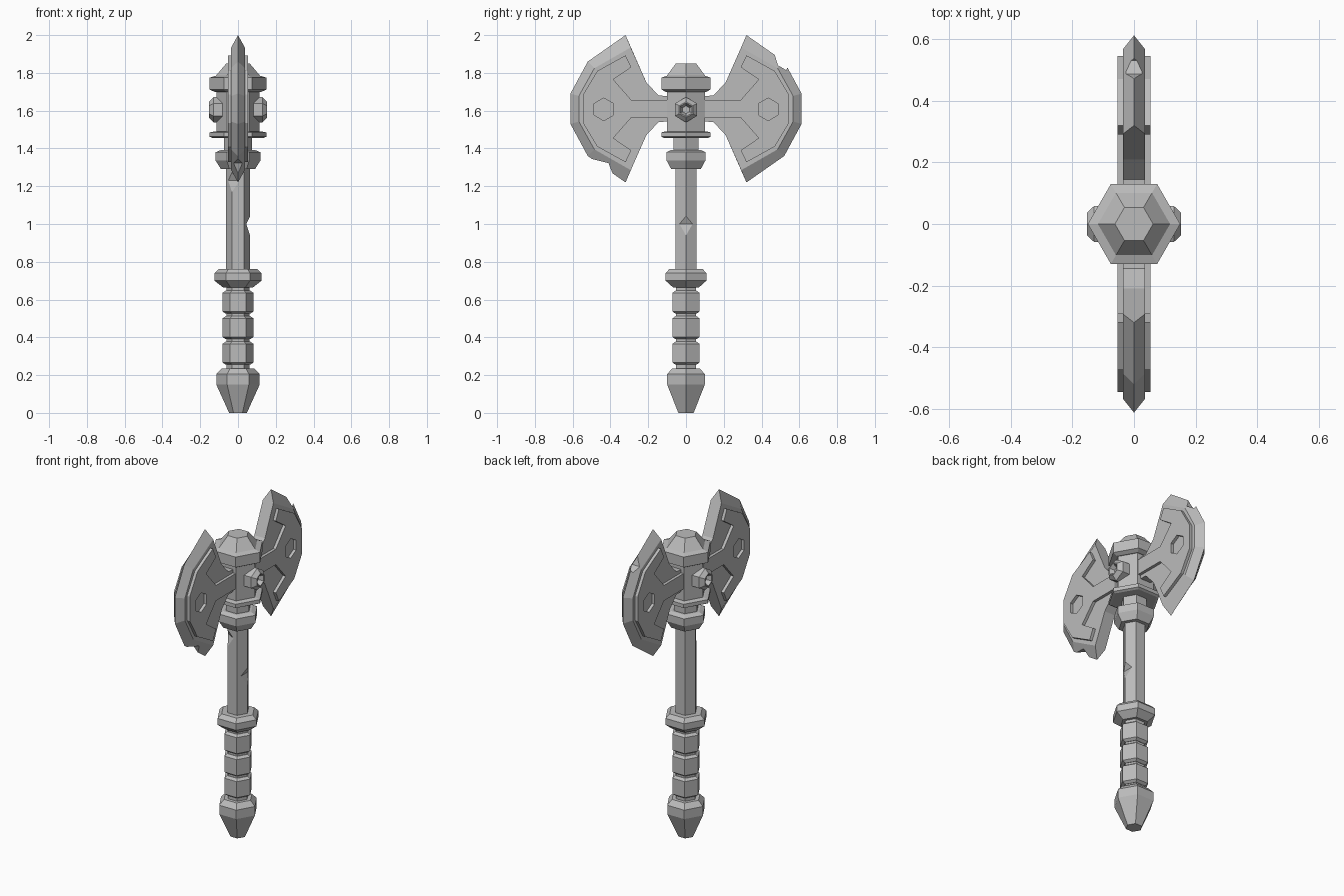
import bpy
import bmesh
from math import cos, sin, pi, radians
from mathutils import Matrix

if "Cube" in bpy.data.objects:
    bpy.data.objects.remove(bpy.data.objects["Cube"])

steel = bpy.data.materials.new("grey steel")
steel.use_nodes = True
GREY = (0.5, 0.5, 0.5, 1)
steel.diffuse_color = GREY
steel.node_tree.nodes["Principled BSDF"].inputs["Base Color"].default_value = GREY

MID = 1.61  # height of the blade axis


def finish(name, bm, matrix=None):
    if matrix:
        bm.transform(matrix)
    bmesh.ops.recalc_face_normals(bm, faces=bm.faces)
    mesh = bpy.data.meshes.new(name)
    bm.to_mesh(mesh)
    bm.free()
    mesh.materials.append(steel)
    obj = bpy.data.objects.new(name, mesh)
    bpy.context.collection.objects.link(obj)
    return obj


def hex_turned(name, profile, matrix=None):
    """Six-sided solid from (radius, height) pairs, corners on +x and -x."""
    bm = bmesh.new()
    rings = [[bm.verts.new((r * cos(i * pi / 3), r * sin(i * pi / 3), z))
              for i in range(6)] for r, z in profile]
    for a, b in zip(rings, rings[1:]):
        for i in range(6):
            j = (i + 1) % 6
            bm.faces.new((a[i], a[j], b[j], b[i]))
    bm.faces.new(rings[0])
    bm.faces.new(rings[-1])
    return finish(name, bm, matrix)


def slab(name, outline, half, matrix=None):
    """Extrude a (y, z) outline along x to both sides."""
    bm = bmesh.new()
    a, b = [[bm.verts.new((x, y, z)) for y, z in outline] for x in (-half, half)]
    bm.faces.new(a)
    bm.faces.new(b)
    for i in range(len(a)):
        j = (i + 1) % len(a)
        bm.faces.new((a[i], a[j], b[j], b[i]))
    return finish(name, bm, matrix)


def cut(obj, cutter):
    cutter.hide_render = True
    mod = obj.modifiers.new("cut", 'BOOLEAN')
    mod.operation = 'DIFFERENCE'
    mod.solver = 'EXACT'
    mod.object = cutter
    bpy.context.view_layer.objects.active = obj
    bpy.ops.object.modifier_apply(modifier=mod.name)
    bpy.data.objects.remove(cutter)


def mirrored(half):
    """Close an upper half outline with its copy below the blade axis."""
    return ([(y, MID + z) for y, z in half]
            + [(y, MID - z) for y, z in reversed(half)])


# Handle: pommel, grip, guard, shaft
hex_turned("pommel", [(0.047, 0), (0.115, 0.15), (0.115, 0.205), (0.085, 0.235)])
hex_turned("grip_core", [(0.062, 0.22), (0.062, 0.68)])
for n in range(3):
    z = 0.255 + n * 0.135
    hex_turned("grip_ring_%d" % (n + 1),
               [(0.065, z), (0.083, z + 0.012), (0.083, z + 0.11), (0.065, z + 0.122)])
hex_turned("guard", [(0.08, 0.665), (0.125, 0.7), (0.125, 0.74), (0.1, 0.763)])
shaft = hex_turned("shaft", [(0.064, 0.75), (0.064, 1.3)])

# Nicks in two shaft corners
for angle, height in ((0, 1.0), (-120, 1.23)):
    wedge = slab("nick_cutter", [(-0.044, height), (-0.08, height + 0.075),
                                 (-0.08, height - 0.11)], 0.1)
    wedge.data.transform(Matrix.Rotation(radians(angle + 90), 4, 'Z'))
    cut(shaft, wedge)

# Head: collar, plate, core and cap
hex_turned("collar", [(0.09, 1.29), (0.118, 1.335), (0.118, 1.38), (0.09, 1.392)])
hex_turned("neck", [(0.075, 1.37), (0.075, 1.47)])
hex_turned("head_plate", [(0.135, 1.455), (0.15, 1.462), (0.15, 1.485), (0.125, 1.49)])
hex_turned("head_core", [(0.115, 1.48), (0.115, 1.72)])
hex_turned("head_cap", [(0.125, 1.7), (0.15, 1.712), (0.15, 1.775),
                        (0.117, 1.785), (0.062, 1.85)])

# Hollow hexagonal bolts on both cheeks
for side, name in ((1, "left_bolt"), (-1, "right_bolt")):
    hex_turned(name, [(0.067, 0.05), (0.067, 0.13), (0.042, 0.153),
                      (0.036, 0.153), (0.021, 0.125)],
               Matrix.Translation((0, 0, MID - 0.005))
               @ Matrix.Rotation(side * pi / 2, 4, 'Y'))


def blade(name, side):
    """Thick blade whose curved outer edge is ground to a line at x = 0."""
    edge = mirrored([(0.32, 0.39), (0.52, 0.25), (0.612, 0.08)])
    shoulder = mirrored([(0.292, 0.325), (0.485, 0.215), (0.567, 0.068)])
    root_half = [(0.05, 0.065), (0.145, 0.07), (0.21, 0.14)]
    root = mirrored(root_half)
    root = root[3:] + root[:3]  # from the lower throat round to the upper one
    bm = bmesh.new()
    tip = [bm.verts.new((0, y * side, z)) for y, z in edge]
    flats = [[bm.verts.new((x, y * side, z)) for y, z in root + shoulder]
             for x in (-0.036, 0.036)]
    for f in flats:
        bm.faces.new(f)
        s = f[6:]
        for i in range(5):
            bm.faces.new((s[i], s[i + 1], tip[i + 1], tip[i]))
    a, b = flats
    for i in range(5):
        bm.faces.new((a[i], a[i + 1], b[i + 1], b[i]))
    bm.faces.new((a[5], a[6], tip[0], b[6], b[5]))
    bm.faces.new((a[0], a[11], tip[5], b[11], b[0]))
    return finish(name, bm)


front_blade = blade("front_blade", -1)
back_blade = blade("back_blade", 1)

# Chips in the cutting edges
cut(back_blade, slab("chip_cutter", [(0.465, 1.91), (0.487, 1.84), (0.53, 1.815),
                                     (0.6, 1.95)], 0.1))
cut(front_blade, slab("chip_cutter", [(-0.5, 1.345), (-0.41, 1.322), (-0.384, 1.255),
                                      (-0.5, 1.2)], 0.1))

# Raised crescent frames with a hexagonal window
frame = mirrored([(0.05, 0.047), (0.29, 0.047), (0.385, 0.155), (0.29, 0.22),
                  (0.32, 0.283), (0.47, 0.2), (0.545, 0.075)])
for side, name in ((-1, "front_frame"), (1, "back_frame")):
    plate = slab(name, [(y * side, z) for y, z in frame], 0.054)
    window = hex_turned("window_cutter", [(0.06, -0.1), (0.06, 0.1)],
                        Matrix.Translation((0, 0.435 * side, MID - 0.003))
                        @ Matrix.Rotation(pi / 2, 4, 'Y'))
    cut(plate, window)
